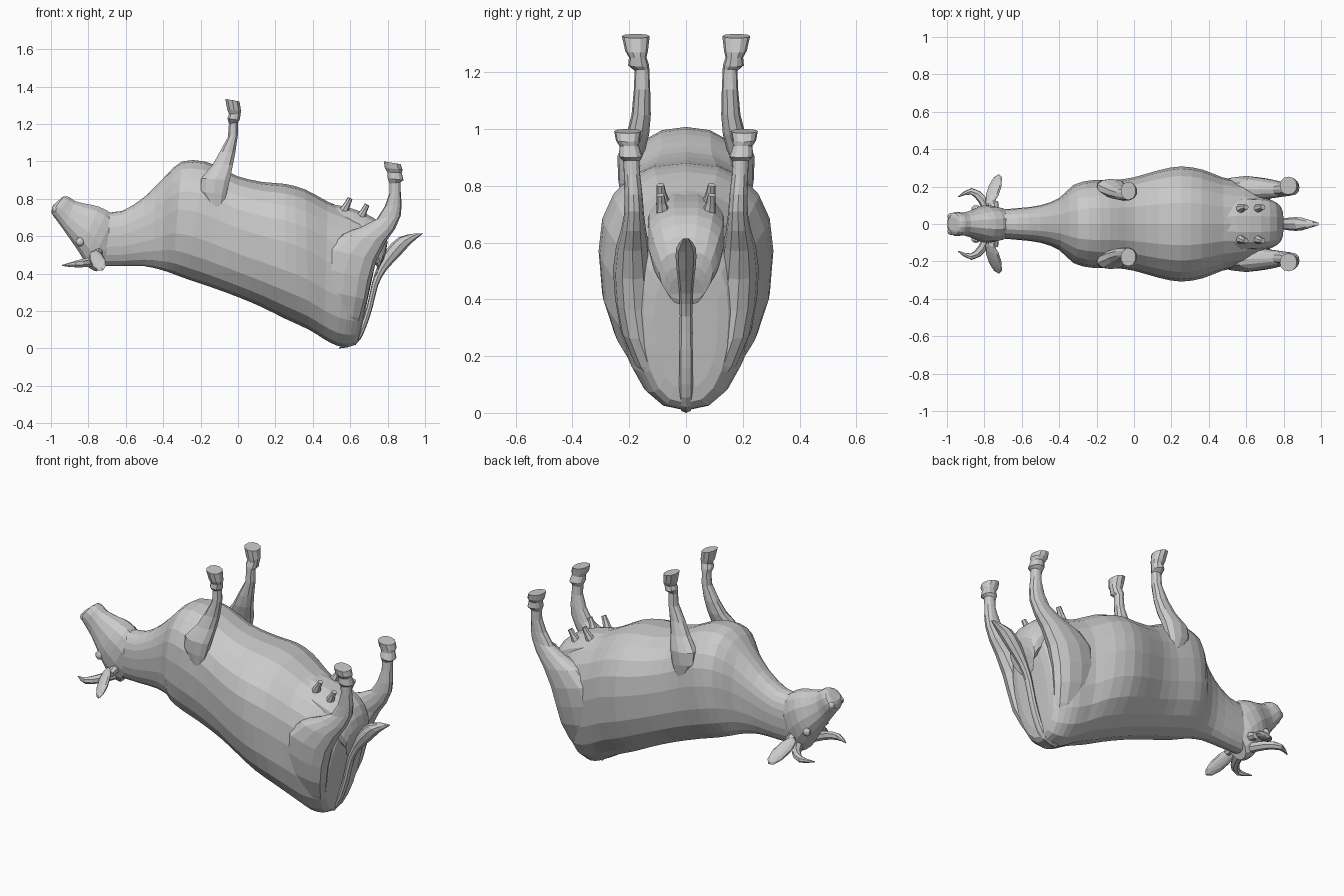
import bpy, bmesh, math
from mathutils import Vector, Matrix


def finish(name, bm, mirror):
    bmesh.ops.recalc_face_normals(bm, faces=bm.faces)
    me = bpy.data.meshes.new(name)
    bm.to_mesh(me)
    bm.free()
    ob = bpy.data.objects.new(name, me)
    bpy.context.collection.objects.link(ob)
    if mirror:
        m = ob.modifiers.new("mirror", 'MIRROR')
        m.use_axis = (False, True, False)
        m.use_clip = False
        m.use_mirror_merge = False
    return ob


def catmull(rows, steps):
    # smooth interpolation between the given rows
    out = []
    n = len(rows)
    for i in range(n - 1):
        p = [rows[max(0, min(n - 1, i + k))] for k in (-1, 0, 1, 2)]
        for s in range(steps):
            t = s / steps
            out.append([0.5 * (2 * b + (c - a) * t + (2 * a - 5 * b + 4 * c - d) * t * t
                        + (3 * b - a - 3 * c + d) * t ** 3) for a, b, c, d in zip(*p)])
    out.append(list(rows[-1]))
    return out


def skin(bm, rings):
    loops = [[bm.verts.new(p) for p in r] for r in rings]
    n = len(loops[0])
    for a, b in zip(loops, loops[1:]):
        for i in range(n):
            j = (i + 1) % n
            bm.faces.new((a[i], a[j], b[j], b[i]))
    bm.faces.new(loops[0])
    bm.faces.new(loops[-1][::-1])


def loft(name, rows, sides=12, steps=2, widest=0.5, power=0.9, mirror=False):
    # each row: x, z of one outline edge, x, z of the other, half width, y centre
    rings = []
    for x0, z0, x1, z1, w, y in catmull(rows, steps):
        a, b = Vector((x0, 0, z0)), Vector((x1, 0, z1))
        ring = []
        for k in range(sides):
            t = math.tau * k / sides
            c, s = math.cos(t), math.sin(t)
            c = math.copysign(abs(c) ** power, c)
            s = math.copysign(abs(s) ** power, s)
            f = widest + s * ((1 - widest) if s > 0 else widest)
            ring.append(a.lerp(b, f) + Vector((0, y + w * c, 0)))
        rings.append(ring)
    bm = bmesh.new()
    skin(bm, rings)
    return finish(name, bm, mirror)


def tube(name, points, sides=7, steps=2, mirror=True):
    # each point: x, y, z, radius
    pts = catmull(points, steps)
    pos = [Vector(p[:3]) for p in pts]
    rings = []
    for i, p in enumerate(pts):
        d = (pos[min(i + 1, len(pos) - 1)] - pos[max(i - 1, 0)]).normalized()
        u = d.cross(Vector((0.3, 0.2, 1))).normalized()
        v = d.cross(u)
        rings.append([pos[i] + p[3] * (u * math.cos(math.tau * k / sides)
                      + v * math.sin(math.tau * k / sides)) for k in range(sides)])
    bm = bmesh.new()
    skin(bm, rings)
    return finish(name, bm, mirror)


def blob(name, loc, scale, rot=(0, 0, 0), mirror=True):
    bm = bmesh.new()
    bmesh.ops.create_uvsphere(bm, u_segments=10, v_segments=6, radius=1)
    r = Matrix.Rotation(rot[2], 4, 'Z') @ Matrix.Rotation(rot[1], 4, 'Y') @ Matrix.Rotation(rot[0], 4, 'X')
    bm.transform(Matrix.Translation(loc) @ r @ Matrix.Diagonal((*scale, 1)))
    return finish(name, bm, mirror)


# trunk and neck, lying on its back: spine edge first, belly edge second
loft("body", [
    (-.76, .44, -.72, .73, .075, 0), (-.62, .44, -.62, .735, .085, 0),
    (-.50, .44, -.50, .81, .10, 0), (-.41, .42, -.39, .92, .14, 0),
    (-.35, .40, -.30, 1.0, .21, 0), (-.27, .37, -.18, 1.0, .235, 0),
    (-.15, .33, -.08, .96, .235, 0), (0, .275, 0, .92, .25, 0),
    (.13, .22, .13, .89, .287, 0), (.25, .16, .25, .88, .308, 0),
    (.38, .10, .36, .85, .29, 0), (.46, .05, .48, .785, .25, 0),
    (.53, .015, .60, .735, .23, 0), (.59, .01, .70, .68, .20, 0),
    (.64, .035, .75, .58, .15, 0), (.665, .13, .74, .48, .08, 0)],
    sides=20, widest=.57, power=.85)

# head: forehead edge first, jaw edge second
loft("head", [
    (-.755, .41, -.62, .60, .06, 0), (-.80, .43, -.66, .71, .092, 0),
    (-.85, .51, -.74, .76, .10, 0), (-.89, .57, -.81, .775, .08, 0),
    (-.935, .635, -.87, .79, .062, 0), (-.975, .69, -.90, .81, .064, 0),
    (-.998, .725, -.93, .815, .06, 0), (-.99, .765, -.95, .80, .035, 0)],
    sides=14, power=.88, widest=.45)
blob("eye", (-.845, .083, .57), (.024, .018, .024))
blob("nostril", (-.975, .04, .745), (.022, .02, .022))
tube("horn", [(-.77, .05, .465, .028), (-.81, .13, .46, .025),
              (-.87, .175, .45, .018), (-.94, .145, .444, .003)])
tube("ear_base", [(-.75, .05, .52, .03), (-.745, .12, .50, .02)])
blob("ear", (-.75, .18, .47), (.04, .105, .018), (-.6, -.5, 0))

# legs: front edge first, rear edge second, from trunk to hoof
loft("front_leg", [
    (-.15, .76, -.08, .76, .02, .21), (-.20, .84, -.06, .82, .033, .207),
    (-.20, .91, -.04, .90, .046, .195), (-.14, .98, -.025, .98, .04, .17),
    (-.10, 1.05, -.012, 1.05, .034, .158), (-.055, 1.13, 0, 1.14, .029, .155),
    (-.05, 1.20, 0, 1.21, .026, .155), (-.058, 1.23, .01, 1.22, .037, .167),
    (-.05, 1.255, .015, 1.25, .031, .17), (-.06, 1.28, .018, 1.27, .04, .174),
    (-.07, 1.335, .01, 1.32, .049, .177)], sides=10, steps=1, mirror=True)
loft("hind_leg", [
    (.53, .07, .62, .05, .03, .07), (.46, .20, .66, .16, .055, .13),
    (.43, .32, .69, .26, .065, .165), (.43, .44, .71, .36, .07, .18),
    (.46, .54, .74, .47, .07, .187), (.55, .61, .79, .57, .058, .188),
    (.66, .65, .84, .64, .044, .185), (.74, .69, .87, .71, .035, .183),
    (.785, .76, .875, .77, .032, .185), (.81, .83, .87, .84, .029, .19),
    (.81, .88, .87, .89, .028, .192), (.80, .91, .885, .90, .042, .195),
    (.80, .94, .875, .94, .034, .2), (.785, .965, .88, .955, .042, .205),
    (.78, 1.0, .87, .985, .048, .205)], sides=12, steps=1, mirror=True)

# udder and teats
loft("udder", [
    (.42, .60, .42, .785, .12, 0), (.55, .55, .55, .765, .14, 0),
    (.66, .50, .68, .725, .14, 0), (.72, .46, .765, .665, .125, 0),
    (.75, .42, .80, .57, .095, 0), (.73, .38, .78, .48, .06, 0)], sides=14, power=.8)
for name, x, z in (("front_teat", .565, .735), ("rear_teat", .655, .70)):
    tube(name, [(x, .08, z, .026), (x + .02, .087, z + .04, .017),
                (x + .035, .09, z + .068, .014)], steps=1)

# tail with tassel
loft("tail", [
    (.54, .0, .56, .05, .022, 0), (.63, .02, .605, .055, .024, 0),
    (.68, .10, .65, .11, .024, 0), (.72, .22, .69, .23, .023, 0),
    (.75, .34, .715, .345, .022, 0), (.795, .42, .745, .44, .024, 0),
    (.87, .50, .79, .525, .034, 0), (.93, .565, .86, .595, .035, 0),
    (.99, .615, .95, .615, .01, 0)], sides=8)
